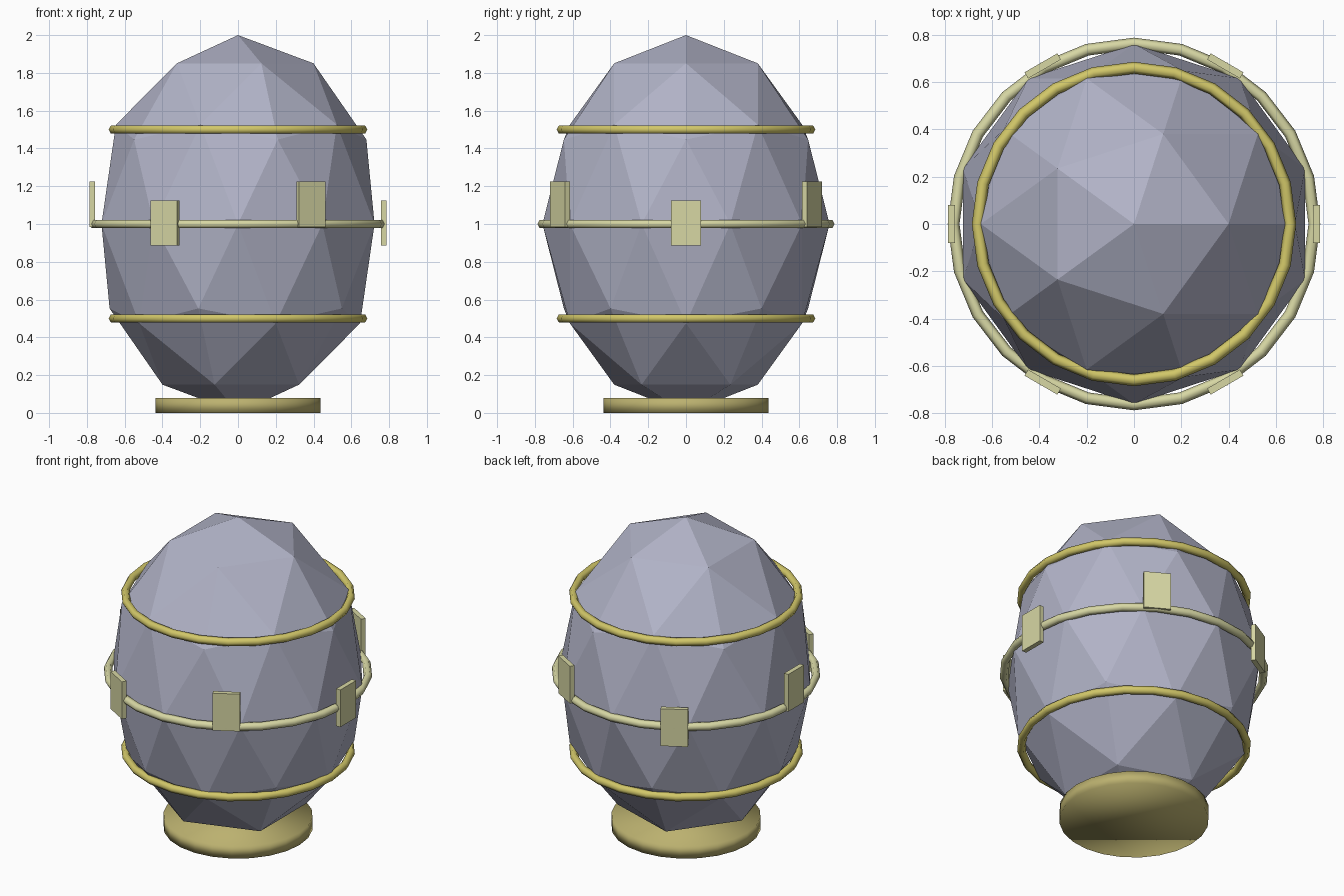
import bpy
import math

cube = bpy.data.objects.get("Cube")
if cube:
    bpy.data.objects.remove(cube, do_unlink=True)


def material(name, colour):
    mat = bpy.data.materials.new(name)
    mat.use_nodes = True
    mat.diffuse_color = (*colour, 1)
    mat.node_tree.nodes["Principled BSDF"].inputs["Base Color"].default_value = (*colour, 1)
    return mat


grey = material("blue_grey_shell", (0.44, 0.45, 0.57))
gold = material("gold", (0.64, 0.57, 0.14))
brass = material("dull_brass", (0.50, 0.44, 0.16))
cream = material("pale_cream", (0.68, 0.68, 0.37))


def finish(name, mat, smooth=False):
    obj = bpy.context.object
    obj.name = name
    obj.data.materials.append(mat)
    if smooth:
        bpy.ops.object.shade_smooth()
    return obj


def hoop(name, radius, height, mat):
    bpy.ops.mesh.primitive_torus_add(
        major_radius=radius, minor_radius=0.025, major_segments=24,
        minor_segments=6, location=(0, 0, height))
    return finish(name, mat, smooth=True)


# Faceted egg body
bpy.ops.mesh.primitive_ico_sphere_add(subdivisions=2, radius=1, location=(0, 0, 1))
shell = finish("egg_shell", grey)
shell.scale = (0.76, 0.76, 1)

# Round foot
bpy.ops.mesh.primitive_cylinder_add(vertices=24, radius=0.437, depth=0.08,
                                    location=(0, 0, 0.04))
finish("foot_disc", brass, smooth=True)

# Hoops around the body
hoop("lower_hoop", 0.66, 0.5, gold)
hoop("upper_hoop", 0.66, 1.5, gold)
hoop("middle_hoop", 0.762, 1.0, cream)

# Plates on the middle hoop, alternating in height
for i in range(6):
    angle = i * math.pi / 3
    bpy.ops.mesh.primitive_cube_add(
        size=1, rotation=(0, 0, angle),
        location=(0.771 * math.cos(angle), 0.771 * math.sin(angle), 1.005 + 0.1 * (i % 2)))
    plate = finish(f"plate_{i + 1}", cream)
    plate.scale = (0.03, 0.16, 0.24)
